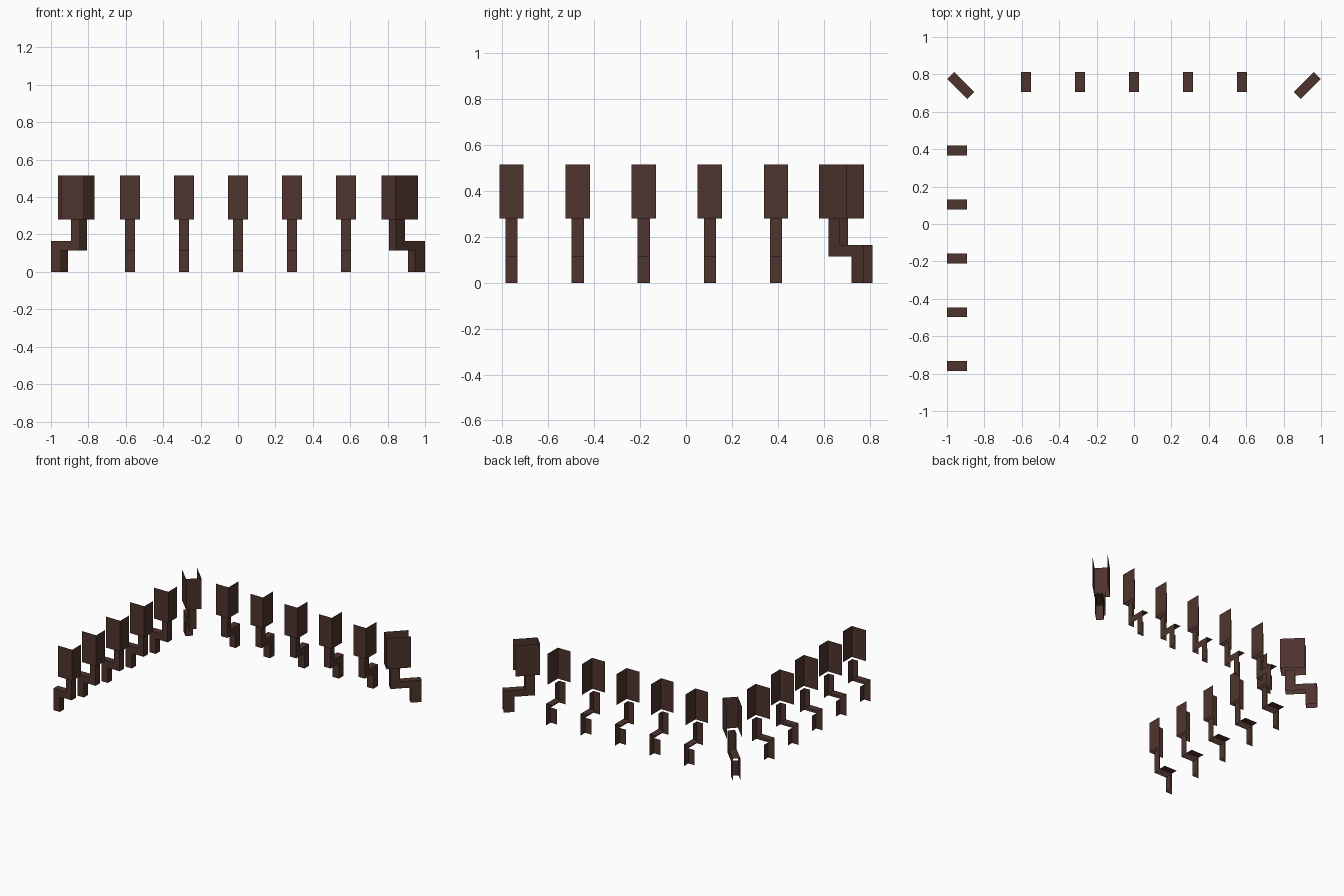
import bpy, bmesh, math
from mathutils import Vector

if "Cube" in bpy.data.objects:
    bpy.data.objects.remove(bpy.data.objects["Cube"])

brown = bpy.data.materials.new("dark brown")
brown.diffuse_color = (0.0762, 0.0343, 0.0273, 1)
brown.use_nodes = True
brown.node_tree.nodes["Principled BSDF"].inputs["Base Color"].default_value = brown.diffuse_color

HALF_STEM, HALF_PLATE = 0.0265, 0.053
# stepped bracket outline: (distance inward from outer end, height)
BRACKET = [(0, 0), (0.054, 0), (0.054, 0.115), (0.154, 0.115),
           (0.154, 0.28), (0.107, 0.28), (0.107, 0.165), (0, 0.165)]
PLATE = [(0.056, 0.28), (0.177, 0.28), (0.177, 0.515), (0.056, 0.515)]


def make_post(name, origin, inward, side, signs, stretch=1.0):
    """Thin-sheet post: inner faces, arm top and the chosen side sheets."""
    o, i, s = Vector(origin), Vector(inward).normalized(), Vector(side).normalized()
    up = Vector((0, 0, 1))

    def build(part, sheets):
        bm = bmesh.new()
        for pts, normal in sheets:
            f = bm.faces.new([bm.verts.new(o + i * (t * stretch) + s * w + up * z)
                              for t, w, z in pts])
            f.normal_update()
            if f.normal.dot(normal) < 0:
                f.normal_flip()
        bmesh.ops.remove_doubles(bm, verts=bm.verts, dist=1e-5)
        me = bpy.data.meshes.new(part)
        bm.to_mesh(me)
        bm.free()
        me.materials.append(brown)
        bpy.context.collection.objects.link(bpy.data.objects.new(part, me))

    def inner(t, w, z0, z1):
        return ([(t, -w, z0), (t, w, z0), (t, w, z1), (t, -w, z1)], i)

    def sides(outline, w):
        return [([(t, k * w, z) for t, z in outline], s * k) for k in signs]

    h = HALF_STEM
    arm_top = ([(0, -h, 0.165), (0.107, -h, 0.165), (0.107, h, 0.165), (0, h, 0.165)], up)
    build(name + "_bracket", [inner(0.054, h, 0, 0.115), inner(0.154, h, 0.115, 0.28),
                              arm_top] + sides(BRACKET, h))
    build(name + "_plate", [inner(0.177, HALF_PLATE, 0.28, 0.515)] + sides(PLATE, HALF_PLATE))


# straight rows along the back and the left
for n in range(5):
    make_post(f"back_post_{n + 1}", ((n - 2) * 0.289, 0.813, 0), (0, -1, 0), (1, 0, 0), [1])
    make_post(f"left_post_{n + 1}", (-1.0, -0.76 + n * 0.288, 0), (1, 0, 0), (0, 1, 0), [-1])

# diagonal corner posts, longer so they line up with the rows
for k, label in ((-1, "left"), (1, "right")):
    make_post(f"{label}_corner_post", (k * 0.981, 0.794, 0), (-k, -1, 0), (1, -k, 0),
              [-1, 1], math.sqrt(2))
